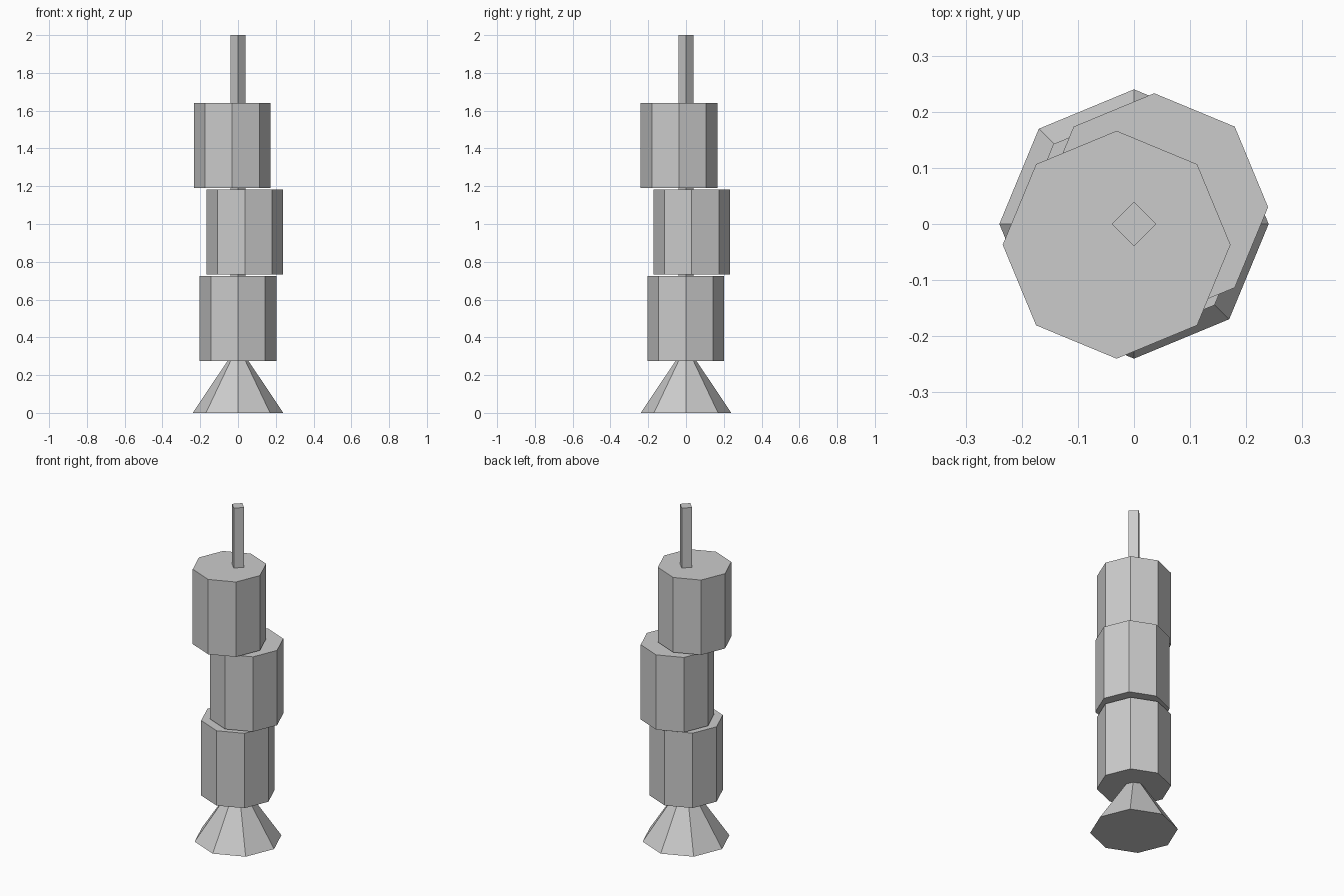
import bpy

if "Cube" in bpy.data.objects:
    bpy.data.objects.remove(bpy.data.objects["Cube"])


def prism(name, sides, r_bottom, r_top, z0, z1, x=0.0, y=0.0):
    """Flat-sided upright prism or frustum with corners on the x and y axes."""
    bpy.ops.mesh.primitive_cone_add(
        vertices=sides, radius1=r_bottom, radius2=r_top, depth=z1 - z0,
        location=(x, y, (z0 + z1) / 2))
    obj = bpy.context.object
    obj.name = name
    return obj


# Flared foot
prism("base", 8, 0.24, 0.04, 0.0, 0.298)

# Thin square rod running through the stack
prism("rod", 4, 0.04, 0.04, 0.29, 2.0)

# Three stacked drums, each slightly off centre
DRUM_HEIGHT = 0.45
DRUM_STEP = 0.4575
for i, (x, y) in enumerate([(0.0, -0.001), (0.036, 0.03), (-0.031, -0.037)]):
    z = 0.275 + i * DRUM_STEP
    prism(f"drum_{i + 1}", 8, 0.203, 0.203, z, z + DRUM_HEIGHT, x, y)
